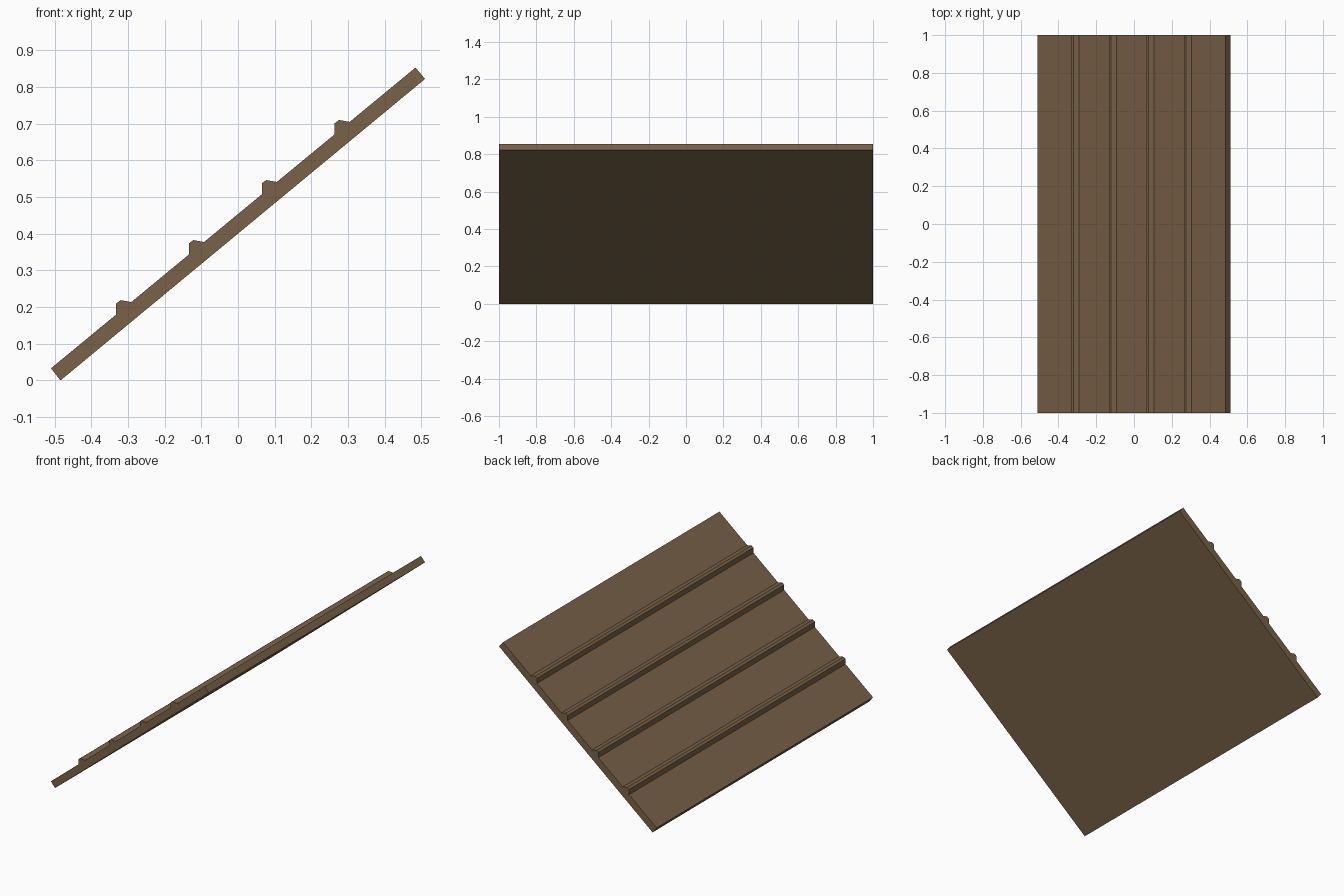
import bpy, bmesh

if "Cube" in bpy.data.objects:
    bpy.data.objects.remove(bpy.data.objects["Cube"])

wood = bpy.data.materials.new("brown wood")
wood.diffuse_color = (0.19, 0.122, 0.065, 1)
wood.use_nodes = True
wood.node_tree.nodes["Principled BSDF"].inputs["Base Color"].default_value = wood.diffuse_color

# Slope of the ramp's upper surface
X0, Z0, X1, Z1 = -0.51, 0.033, 0.484, 0.853
slope = (Z1 - Z0) / (X1 - X0)


def top(x):
    return Z0 + (x - X0) * slope


# Side profile: plank with four cleats along the upper surface
profile = [(X1, Z1), (0.51, 0.822), (-0.484, 0.0), (X0, Z0)]
for i in range(4):
    x = -0.332 + i * 0.1985
    z = top(x)
    profile += [(x, z), (x, z + 0.03), (x + 0.012, z + 0.039),
                (x + 0.041, top(x + 0.041))]

# Extrude the profile across the full width
bm = bmesh.new()
face = bm.faces.new([bm.verts.new((x, -1, z)) for x, z in profile])
ext = bmesh.ops.extrude_face_region(bm, geom=[face])
moved = [v for v in ext["geom"] if isinstance(v, bmesh.types.BMVert)]
bmesh.ops.translate(bm, verts=moved, vec=(0, 2, 0))
bmesh.ops.recalc_face_normals(bm, faces=bm.faces)

mesh = bpy.data.meshes.new("cleated_ramp")
bm.to_mesh(mesh)
bm.free()
mesh.materials.append(wood)
ramp = bpy.data.objects.new("cleated_ramp", mesh)
bpy.context.collection.objects.link(ramp)
